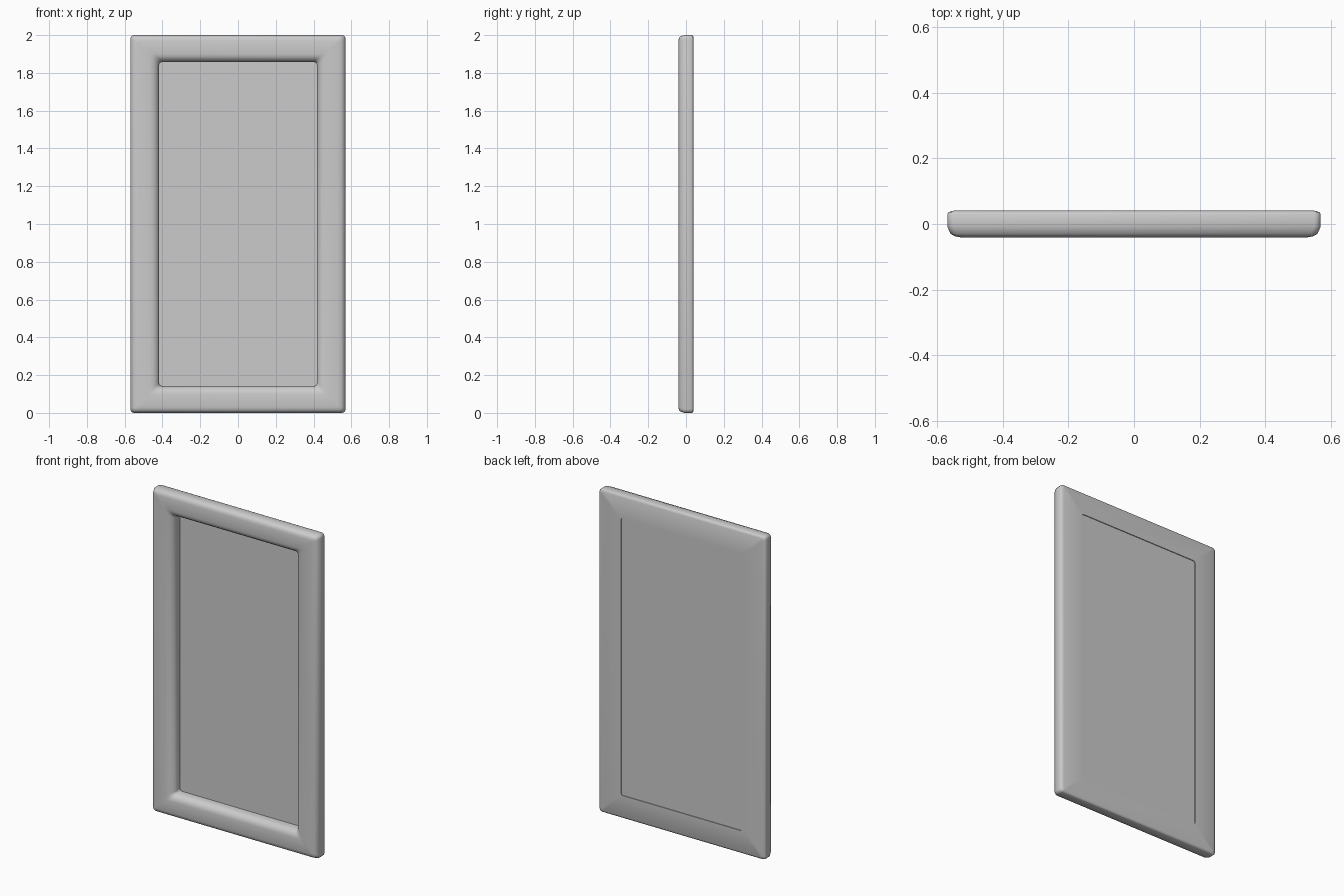
import bpy, bmesh, math

if "Cube" in bpy.data.objects:
    bpy.data.objects.remove(bpy.data.objects["Cube"])

HX, HZ, D = 0.57, 1.0, 0.041      # outer half width, half height, half depth
IX, IZ = 0.417, 0.858             # opening half width and half height


def ring(bm, hx, hz, y, r):
    """Rectangle with rounded corners at depth y."""
    verts = []
    for sx, sz, start in ((1, 1, 0), (-1, 1, 90), (-1, -1, 180), (1, -1, 270)):
        for k in range(4):
            a = math.radians(start + 30 * k)
            verts.append(bm.verts.new((sx * (hx - r) + r * math.cos(a), y,
                                       HZ + sz * (hz - r) + r * math.sin(a))))
    return verts


def bridge(bm, a, b):
    n = len(a)
    for i in range(n):
        bm.faces.new((a[i], a[(i + 1) % n], b[(i + 1) % n], b[i]))


def finish(bm, name, angle):
    bmesh.ops.recalc_face_normals(bm, faces=bm.faces)
    mesh = bpy.data.meshes.new(name)
    bm.to_mesh(mesh)
    bm.free()
    ob = bpy.data.objects.new(name, mesh)
    bpy.context.collection.objects.link(ob)
    bpy.ops.object.select_all(action='DESELECT')
    ob.select_set(True)
    bpy.context.view_layer.objects.active = ob
    bpy.ops.object.shade_smooth_by_angle(angle=math.radians(angle))


# Frame moulding: closed profile swept round the rectangle
# outer part: (inset x, inset z, y, corner radius)
outer = [(0.02, 0.014, D, 0.012), (0.004, 0.003, 0.036, 0.018),
         (0, 0, 0.030, 0.02), (0, 0, -0.008, 0.02),
         (0.010, 0.007, -0.030, 0.02), (0.022, 0.015, -0.037, 0.018),
         (0.042, 0.030, -D, 0.012)]
# inner part: (offset x, offset z, y, corner radius)
inner = [(0.050, 0.042, -D, 0.02), (0.030, 0.026, -0.037, 0.02),
         (0.014, 0.013, -0.027, 0.02), (0.004, 0.004, -0.014, 0.015),
         (0, 0, 0.0, 0.015), (0, 0, D, 0.015)]
bm = bmesh.new()
rings = [ring(bm, HX - dx, HZ - dz, y, r) for dx, dz, y, r in outer]
rings += [ring(bm, IX + dx, IZ + dz, y, r) for dx, dz, y, r in inner]
for i, a in enumerate(rings):
    bridge(bm, a, rings[(i + 1) % len(rings)])
finish(bm, "frame", 60)

# Thin panel set into the back of the opening
bm = bmesh.new()
front = ring(bm, IX + 0.001, IZ + 0.001, 0.030, 0.015)
back = ring(bm, IX + 0.001, IZ + 0.001, 0.036, 0.015)
bridge(bm, front, back)
bm.faces.new(front)
bm.faces.new(back)
finish(bm, "panel", 30)
